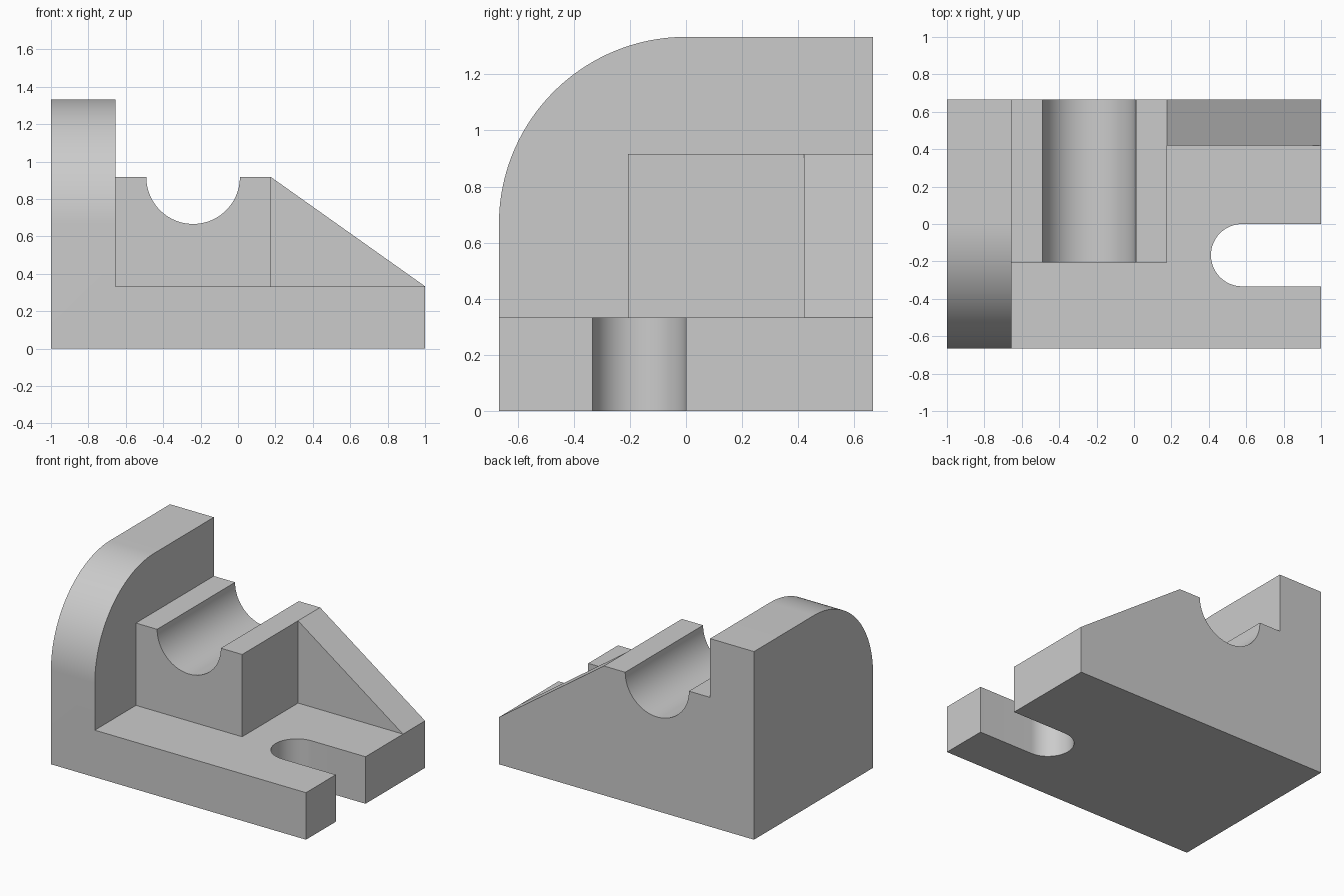
import bpy, bmesh
from math import sin, cos, radians

if "Cube" in bpy.data.objects:
    bpy.data.objects.remove(bpy.data.objects["Cube"])

# Key dimensions
XL, XR, YF, YB = -1.0, 1.0, -2 / 3, 2 / 3
BASE, TOP, SADDLE = 1 / 3, 4 / 3, 0.9167     # heights
PLATE_X, BLOCK_X = -0.656, 0.177             # plate face, saddle block right face
BLOCK_Y, RIB_Y = -0.206, 0.42                # front faces of block and rib
SINK = 0.1                                   # parts start inside the base


def arc(cx, cy, r, a0, a1, n=32):
    angles = [radians(a0 + (a1 - a0) * i / n) for i in range(n + 1)]
    return [(cx + r * cos(a), cy + r * sin(a)) for a in angles]


def prism(name, profile, axis, lo, hi):
    """Extrude a 2D profile along the given axis from lo to hi."""
    place = {'X': lambda u, v, w: (w, u, v),
             'Y': lambda u, v, w: (u, w, v),
             'Z': lambda u, v, w: (u, v, w)}[axis]
    bm = bmesh.new()
    a = [bm.verts.new(place(u, v, lo)) for u, v in profile]
    b = [bm.verts.new(place(u, v, hi)) for u, v in profile]
    bm.faces.new(a)
    bm.faces.new(b)
    for i in range(len(a)):
        j = (i + 1) % len(a)
        bm.faces.new((a[i], a[j], b[j], b[i]))
    bmesh.ops.recalc_face_normals(bm, faces=bm.faces)
    mesh = bpy.data.meshes.new(name)
    bm.to_mesh(mesh)
    bm.free()
    ob = bpy.data.objects.new(name, mesh)
    bpy.context.collection.objects.link(ob)
    return ob


# Base slab with open-ended slot
slot_r = 1 / 6
base = prism("bearing_bracket",
             [(XL, YF), (XR, YF), (XR, -2 * slot_r)]
             + arc(0.578, -slot_r, slot_r, 270, 90)
             + [(XR, 0), (XR, YB), (XL, YB)], 'Z', 0, BASE)

# Upright plate with rounded front corner
plate = prism("upright_plate",
              [(YF, SINK), (YB, SINK), (YB, TOP)]
              + arc(0, 2 / 3, 2 / 3, 90, 180, 40), 'X', XL, PLATE_X)

# Saddle block with half-round groove
block = prism("saddle_block",
              [(PLATE_X - 0.1, SINK), (BLOCK_X, SINK), (BLOCK_X, SADDLE)]
              + arc(-0.24, SADDLE, 0.25, 0, -180, 48)
              + [(PLATE_X - 0.1, SADDLE)], 'Y', BLOCK_Y, YB)

# Sloping support rib
rib = prism("support_rib",
            [(BLOCK_X - 0.05, SINK), (XR, SINK), (XR, BASE),
             (BLOCK_X, SADDLE), (BLOCK_X - 0.05, SADDLE)], 'Y', RIB_Y, YB)

# Fuse everything into one solid
bpy.context.view_layer.objects.active = base
base.select_set(True)
for part in (plate, block, rib):
    mod = base.modifiers.new("fuse_" + part.name, 'BOOLEAN')
    mod.operation = 'UNION'
    mod.solver = 'EXACT'
    mod.object = part
    bpy.ops.object.modifier_apply(modifier=mod.name)
    bpy.data.objects.remove(part)

# Merge coplanar faces, then smooth only the curved surfaces
bm = bmesh.new()
bm.from_mesh(base.data)
bmesh.ops.remove_doubles(bm, verts=bm.verts, dist=1e-5)
bmesh.ops.dissolve_limit(bm, angle_limit=radians(0.2), verts=bm.verts, edges=bm.edges)
bm.to_mesh(base.data)
bm.free()
bpy.ops.object.shade_smooth_by_angle(angle=radians(20))
